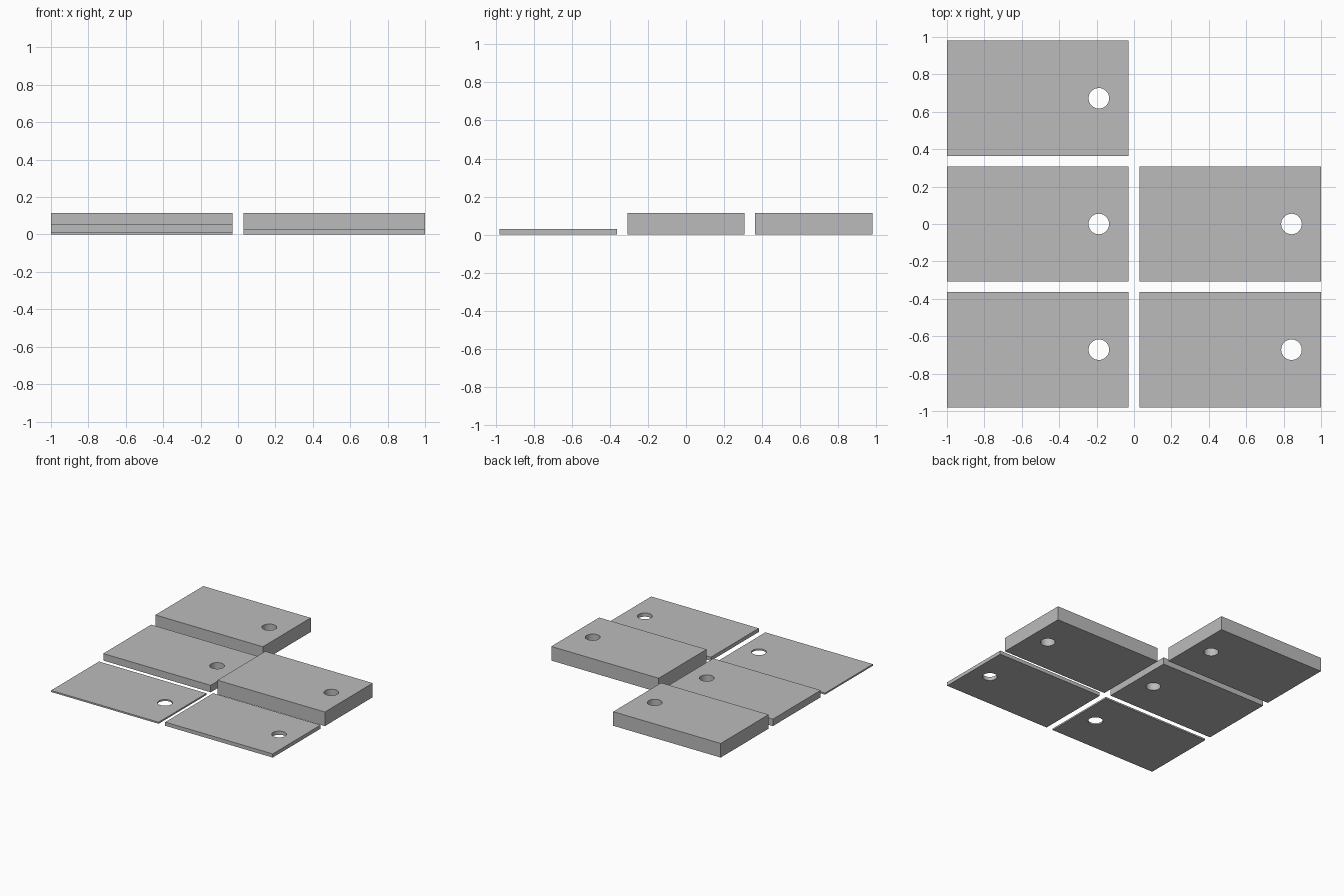
import bpy
import bmesh
from math import cos, sin, tau, radians

cube = bpy.data.objects.get("Cube")
if cube:
    bpy.data.objects.remove(cube, do_unlink=True)

# Single plain grey
grey = bpy.data.materials.new("plain_grey")
grey.use_nodes = True
colour = (0.5, 0.5, 0.5, 1)
grey.diffuse_color = colour
grey.node_tree.nodes["Principled BSDF"].inputs["Base Color"].default_value = colour

WIDTH, DEPTH = 0.97, 0.617
HOLE_X, HOLE_RADIUS, HOLE_SIDES = 0.327, 0.055, 48
COLUMN, ROW = 0.515, 0.672


def loop_edges(bm, points):
    verts = [bm.verts.new((x, y, 0)) for x, y in points]
    return [bm.edges.new((a, b)) for a, b in zip(verts, verts[1:] + verts[:1])]


def tile(name, x, y, height):
    """A rectangular plate with a round hole through its left end."""
    bm = bmesh.new()
    w, d = WIDTH / 2, DEPTH / 2
    edges = loop_edges(bm, [(-w, -d), (w, -d), (w, d), (-w, d)])
    angles = [tau * i / HOLE_SIDES for i in range(HOLE_SIDES)]
    edges += loop_edges(bm, [(HOLE_X + HOLE_RADIUS * cos(a), HOLE_RADIUS * sin(a))
                             for a in angles])
    bmesh.ops.triangle_fill(bm, edges=edges, use_beauty=True)

    # Raise the outline to the plate's thickness, keeping the underside
    base = bm.faces[:]
    raised = bmesh.ops.extrude_face_region(bm, geom=base, use_keep_orig=True)
    top = [g for g in raised["geom"] if isinstance(g, bmesh.types.BMVert)]
    bmesh.ops.translate(bm, verts=top, vec=(0, 0, height))
    bmesh.ops.recalc_face_normals(bm, faces=bm.faces[:])

    mesh = bpy.data.meshes.new(name)
    bm.to_mesh(mesh)
    bm.free()
    mesh.materials.append(grey)
    obj = bpy.data.objects.new(name, mesh)
    obj.location = (x, y, 0)
    bpy.context.collection.objects.link(obj)
    return obj


# Five plates of stepped thickness, laid out in two columns
tiles = [
    tile("thinnest_tile", -COLUMN, -ROW, 0.013),
    tile("thin_tile", COLUMN, -ROW, 0.03),
    tile("medium_tile", -COLUMN, 0, 0.057),
    tile("thick_tile_middle", COLUMN, 0, 0.115),
    tile("thick_tile_back", -COLUMN, ROW, 0.115),
]

# Smooth hole walls, crisp rims
bpy.ops.object.select_all(action="DESELECT")
for obj in tiles:
    obj.select_set(True)
bpy.context.view_layer.objects.active = tiles[0]
bpy.ops.object.shade_smooth_by_angle(angle=radians(30))
